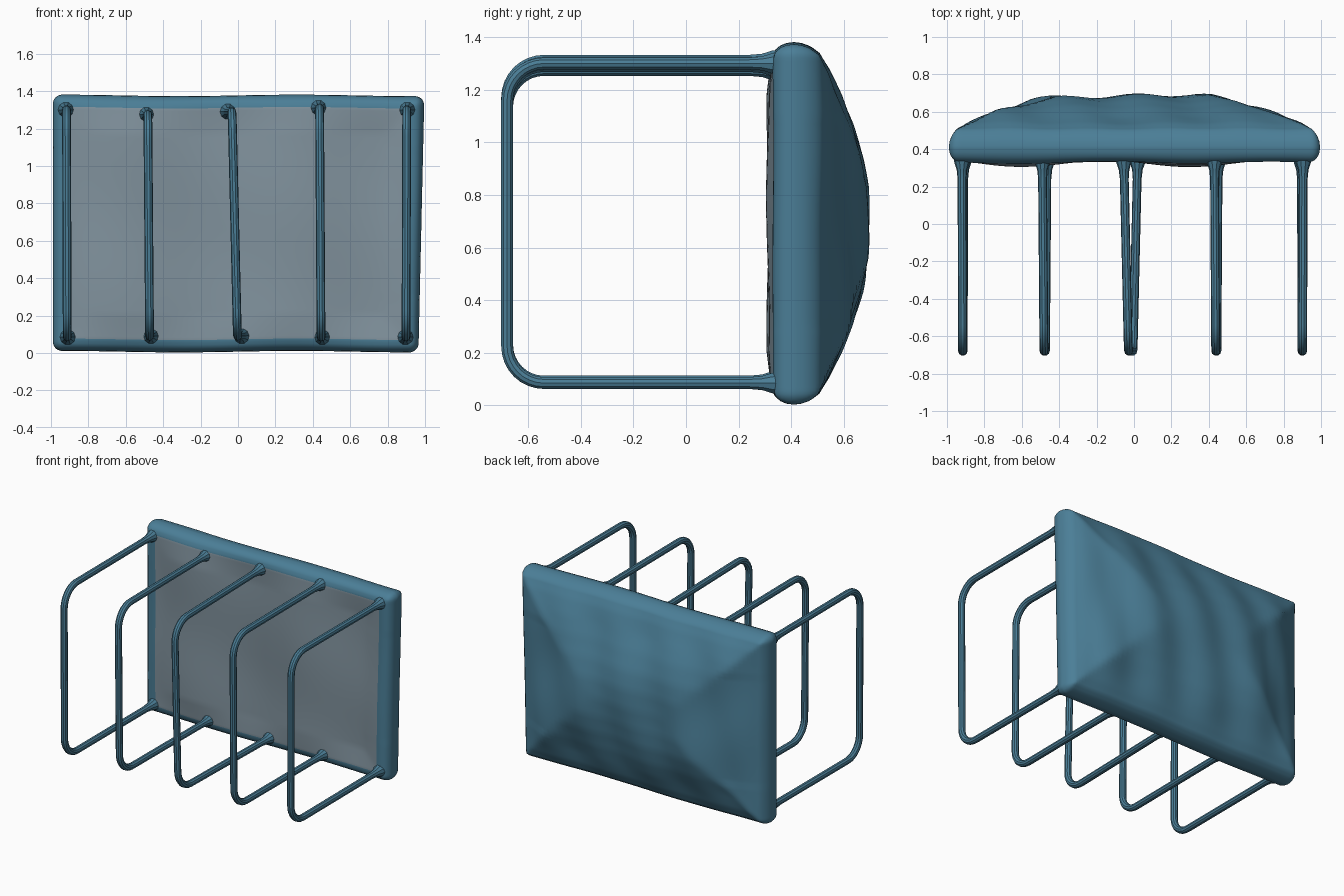
import bpy, bmesh
from math import sin, cos, pi, hypot
from mathutils import Vector

if "Cube" in bpy.data.objects:
    bpy.data.objects.remove(bpy.data.objects["Cube"])


def material(name, rgb):
    m = bpy.data.materials.new(name)
    m.diffuse_color = (*rgb, 1)
    m.use_nodes = True
    m.node_tree.nodes["Principled BSDF"].inputs["Base Color"].default_value = m.diffuse_color
    return m


blue = material("blue", (0.07, 0.21, 0.31))
grey_blue = material("grey_blue", (0.22, 0.29, 0.34))


def lerp_table(table, d):
    for (a, p), (b, q) in zip(table, table[1:]):
        if d <= b:
            return p + (q - p) * (d - a) / (b - a)
    return table[-1][1]


# Panel: pillow with rounded rim, hipped back and almost flat rippled front
BACK = [(0, 0), (.003, .028), (.015, .062), (.04, .095), (.1, .128), (.19, .165),
        (.3, .21), (.43, .25), (.55, .27), (.7, .278)]
FRONT = [(0, 0), (.003, .026), (.012, .05), (.03, .07), (.06, .082), (.7, .084)]
HX, HZ, R, N = 0.99, 0.685, 0.05, 64


def panel_point(i, j, side):
    x = HX * sin(pi / 2 * (2 * i / N - 1))
    z = HZ * sin(pi / 2 * (2 * j / N - 1))
    dx, dz = HX - abs(x), HZ - abs(z)
    if dx < .3 and dz < .3:          # soften the hips slightly
        d = min(dx, dz)
    else:
        d = min(dx * .95, dz)
    if dx < R and dz < R:            # rounded corners
        a, b = R - dx, R - dz
        s = max(a, b) / max(hypot(a, b), 1e-9)
        x = (HX - R + a * s) * (1 if x > 0 else -1)
        z = (HZ - R + b * s) * (1 if z > 0 else -1)
    fade = min(1, d / .2)
    if side > 0:
        off = lerp_table(BACK, d)
        off += fade * (.010 * cos(15 * x - 4 * z) + .006 * sin(9 * z + 5 * x))
    else:
        off = lerp_table(FRONT, d)
        off += fade * (.017 * cos(2 * pi * (x + .6) / .9) + .005 * sin(7 * z + 3 * x))
    if x > 0:                        # right edge leans outward at the top
        x *= 1 + .016 * (z / HZ - .6)
    wave = .004 * sin(5 * x)
    return (x, .41 + side * off, z + .692 + wave)


bm = bmesh.new()
for side in (1, -1):
    g = [[bm.verts.new(panel_point(i, j, side)) for j in range(N + 1)] for i in range(N + 1)]
    for i in range(N):
        for j in range(N):
            q = [g[i][j], g[i][j + 1], g[i + 1][j + 1], g[i + 1][j]]
            f = bm.faces.new(q if side > 0 else q[::-1])
            f.smooth = True
            inner = 9 <= i < N - 9 and 9 <= j < N - 9
            f.material_index = 1 if side < 0 and inner else 0
bmesh.ops.remove_doubles(bm, verts=bm.verts, dist=1e-5)
bmesh.ops.recalc_face_normals(bm, faces=bm.faces)
me = bpy.data.meshes.new("back_panel")
bm.to_mesh(me)
bm.free()
me.materials.append(blue)
me.materials.append(grey_blue)
bpy.context.collection.objects.link(bpy.data.objects.new("back_panel", me))


# Wire loops: rounded U from panel top, forward, down and back to panel bottom
def wire_loop(name, x_top, x_bottom, z_top, z_bottom, y_front=-.68, r=.14):
    pts = [(.37, z_top, 2.0), (.325, z_top, 1.7), (.29, z_top, 1.2), (.24, z_top, 1), (-.15, z_top, 1)]
    for k in range(9):
        a = pi / 2 * k / 8
        pts.append((y_front + r - r * sin(a), z_top - r + r * cos(a), 1))
    pts.append((y_front, .7, 1))
    for k in range(9):
        a = pi / 2 * k / 8
        pts.append((y_front + r - r * cos(a), z_bottom + r - r * sin(a), 1))
    pts += [(y, z_bottom, s) for y, s in ((-.15, 1), (.24, 1), (.29, 1.2), (.325, 1.7), (.37, 2.0))]
    length = [0]
    for p, q in zip(pts, pts[1:]):
        length.append(length[-1] + hypot(q[0] - p[0], q[1] - p[1]))
    cu = bpy.data.curves.new(name, 'CURVE')
    cu.dimensions = '3D'
    cu.bevel_depth = .0235
    cu.bevel_resolution = 3
    cu.use_fill_caps = True
    sp = cu.splines.new('POLY')
    sp.points.add(len(pts) - 1)
    for p, (y, z, s), l in zip(sp.points, pts, length):
        x = x_top + (x_bottom - x_top) * l / length[-1]
        p.co = (x, y, z, 1)
        p.radius = s
    sp.use_smooth = True
    cu.materials.append(blue)
    ob = bpy.data.objects.new(name, cu)
    bpy.context.collection.objects.link(ob)
    bpy.ops.object.select_all(action='DESELECT')
    ob.select_set(True)
    bpy.context.view_layer.objects.active = ob
    bpy.ops.object.convert(target='MESH')
    bpy.ops.object.shade_smooth_by_angle()


for n, spec in enumerate([(-.92, -.91, 1.3, .085), (-.49, -.465, 1.275, .09),
                          (-.055, .02, 1.29, .09), (.43, .45, 1.31, .085),
                          (.905, .895, 1.3, .085)]):
    wire_loop(f"wire_loop_{n + 1}", *spec)
